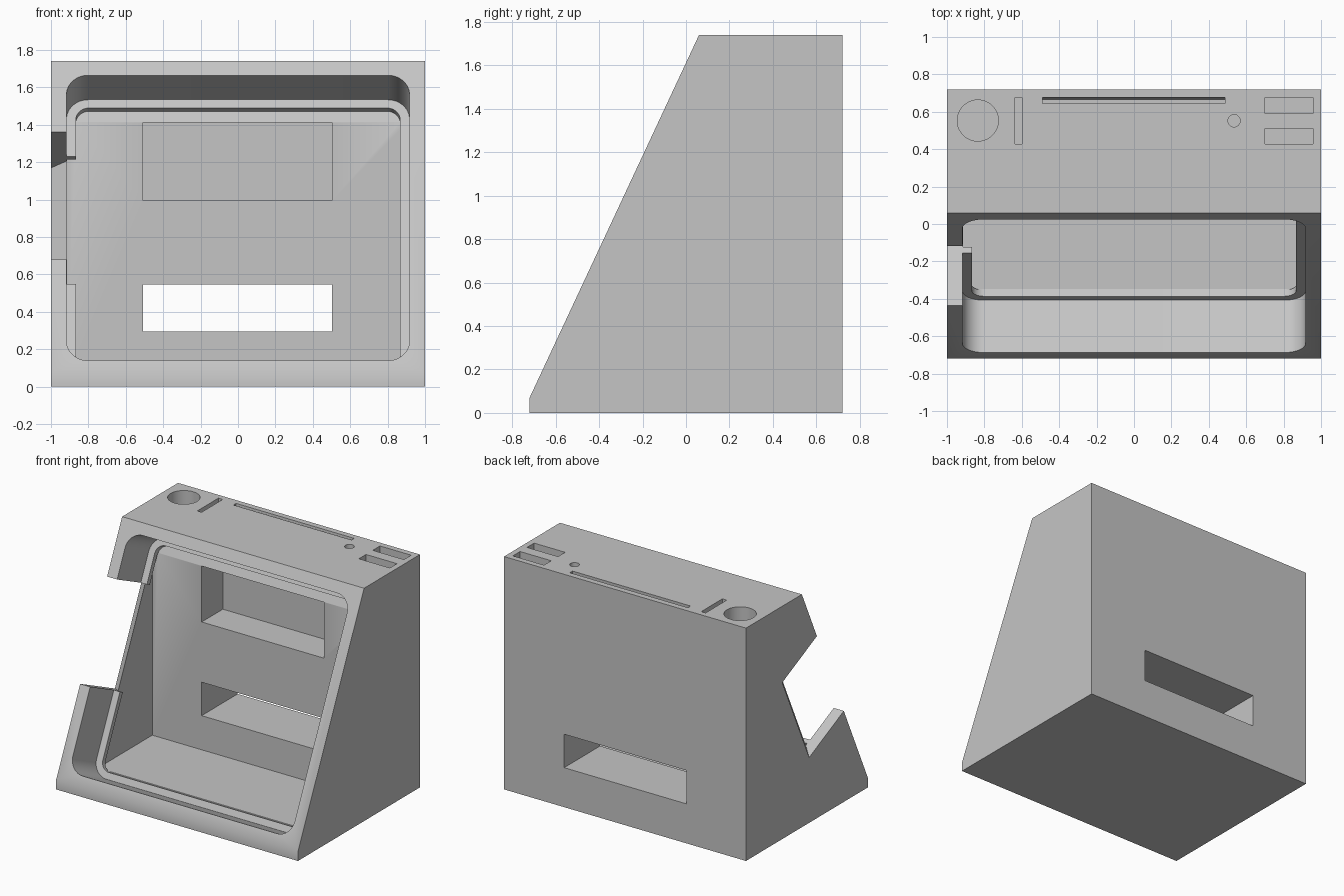
import bpy, bmesh
from math import cos, sin, pi, radians
from mathutils import Matrix, Vector

cube = bpy.data.objects.get("Cube")
if cube:
    bpy.data.objects.remove(cube, do_unlink=True)

grey = bpy.data.materials.new("matte_grey")
grey.use_nodes = True
GREY = (0.56, 0.56, 0.56, 1)
grey.diffuse_color = GREY
grey.node_tree.nodes["Principled BSDF"].inputs["Base Color"].default_value = GREY

# Working frames: third axis is the extrusion direction
X, Y, Z = Vector((1, 0, 0)), Vector((0, 1, 0)), Vector((0, 0, 1))
CORNER = Vector((0, -0.72, 0.07))
UP = Vector((0, 0.78, 1.67)).normalized()   # up the sloping front
OUT = X.cross(UP)                           # out of the sloping front


def frame(a, b, c, origin=Vector()):
    return Matrix.Translation(origin) @ Matrix((a, b, c)).transposed().to_4x4()


SIDE = frame(Y, Z, X)
PLAN = frame(X, Y, Z)
SLOPE = frame(X, UP, OUT, CORNER)
ACROSS = frame(X, -OUT, UP, CORNER)


def prism(name, outline, matrix, low, high):
    """Closed solid: an outline swept along the third axis of a frame."""
    bm = bmesh.new()
    base = [bm.verts.new((x, y, low)) for x, y in outline]
    lid = [bm.verts.new((x, y, high)) for x, y in outline]
    bm.faces.new(base[::-1])
    bm.faces.new(lid)
    for i in range(len(base)):
        bm.faces.new((base[i - 1], base[i], lid[i], lid[i - 1]))
    bm.transform(matrix)
    bmesh.ops.recalc_face_normals(bm, faces=bm.faces)
    mesh = bpy.data.meshes.new(name)
    bm.to_mesh(mesh)
    bm.free()
    mesh.materials.append(grey)
    obj = bpy.data.objects.new(name, mesh)
    bpy.context.collection.objects.link(obj)
    return obj


def rect(x0, x1, y0, y1):
    return [(x0, y0), (x1, y0), (x1, y1), (x0, y1)]


def circle(x, y, r, n=48):
    return [(x + r * cos(2 * pi * i / n), y + r * sin(2 * pi * i / n)) for i in range(n)]


def rounded(half, y0, y1, r, steps=12):
    """Rectangle centred on x = 0 with round corners."""
    centres = [(half - r, y1 - r), (r - half, y1 - r), (r - half, y0 + r), (half - r, y0 + r)]
    return [(cx + r * cos(pi / 2 * (q + i / steps)), cy + r * sin(pi / 2 * (q + i / steps)))
            for q, (cx, cy) in enumerate(centres) for i in range(steps + 1)]


# Wedge body
TOP = 1.74
body = prism("stand_body", [(-0.72, 0), (0.72, 0), (0.72, TOP), (0.06, TOP), (-0.72, 0.07)],
             SIDE, -1, 1)

RECESS, LIP = 0.309, 0.351
cutters = [
    # Triangular hollow with upright back wall
    prism("inner_hollow", [(-0.353, 0.04), (0.295, 0.04), (0.295, 1.425)], SIDE, -0.915, 0.915),
    # Windows in the back wall: blind pocket above, cable passage below
    prism("upper_pocket", rect(0.28, 0.545, 0.995, 1.413), SIDE, -0.507, 0.503),
    prism("cable_passage", rect(0.2, 0.9, 0.295, 0.545), SIDE, -0.507, 0.503),
    # Tablet recess and the lip opening into the hollow
    prism("tablet_recess", rounded(0.917, 0.077, 1.76, 0.115), SLOPE, -RECESS, 0.2),
    prism("lip_opening", rounded(0.867, 0.126, 1.711, 0.07), SLOPE, -LIP, -0.2),
    # Side notch for plugs
    prism("side_notch", [(-1.05, -0.1), (-1.05, 0.504), (-0.913, 0.36), (-0.86, 0.357),
                         (-0.86, -0.1)], ACROSS, 0.673, 1.424),
    # Leaning long slot in the top
    prism("long_slot", [(0.678, 1.76), (0.662, 1.5), (0.632, 1.5), (0.646, 1.76)],
          SIDE, -0.49, 0.487),
]

# Upright desk-item holes in the top: outline and depth
for name, outline, depth in [
    ("pen_hole", circle(-0.835, 0.553, 0.11), 0.6),
    ("card_slot", rect(-0.636, -0.6, 0.427, 0.677), 0.3),
    ("stylus_hole", circle(0.535, 0.552, 0.033, 24), 0.3),
    ("front_stick_slot", rect(0.7, 0.957, 0.427, 0.511), 0.2),
    ("back_stick_slot", rect(0.7, 0.957, 0.592, 0.677), 0.2),
]:
    cutters.append(prism(name, outline, PLAN, TOP - depth, TOP + 0.1))

# Cut everything out of the body
bpy.context.view_layer.objects.active = body
for cutter in cutters:
    cutter.hide_render = True
    mod = body.modifiers.new(cutter.name, "BOOLEAN")
    mod.operation = "DIFFERENCE"
    mod.solver = "MANIFOLD"
    mod.object = cutter
    bpy.ops.object.modifier_apply(modifier=mod.name)
    bpy.data.objects.remove(cutter, do_unlink=True)

# Smooth round corners and shallow bends, keep hard edges
bpy.ops.object.select_all(action="DESELECT")
body.select_set(True)
bpy.ops.object.shade_smooth_by_angle(angle=radians(30))
